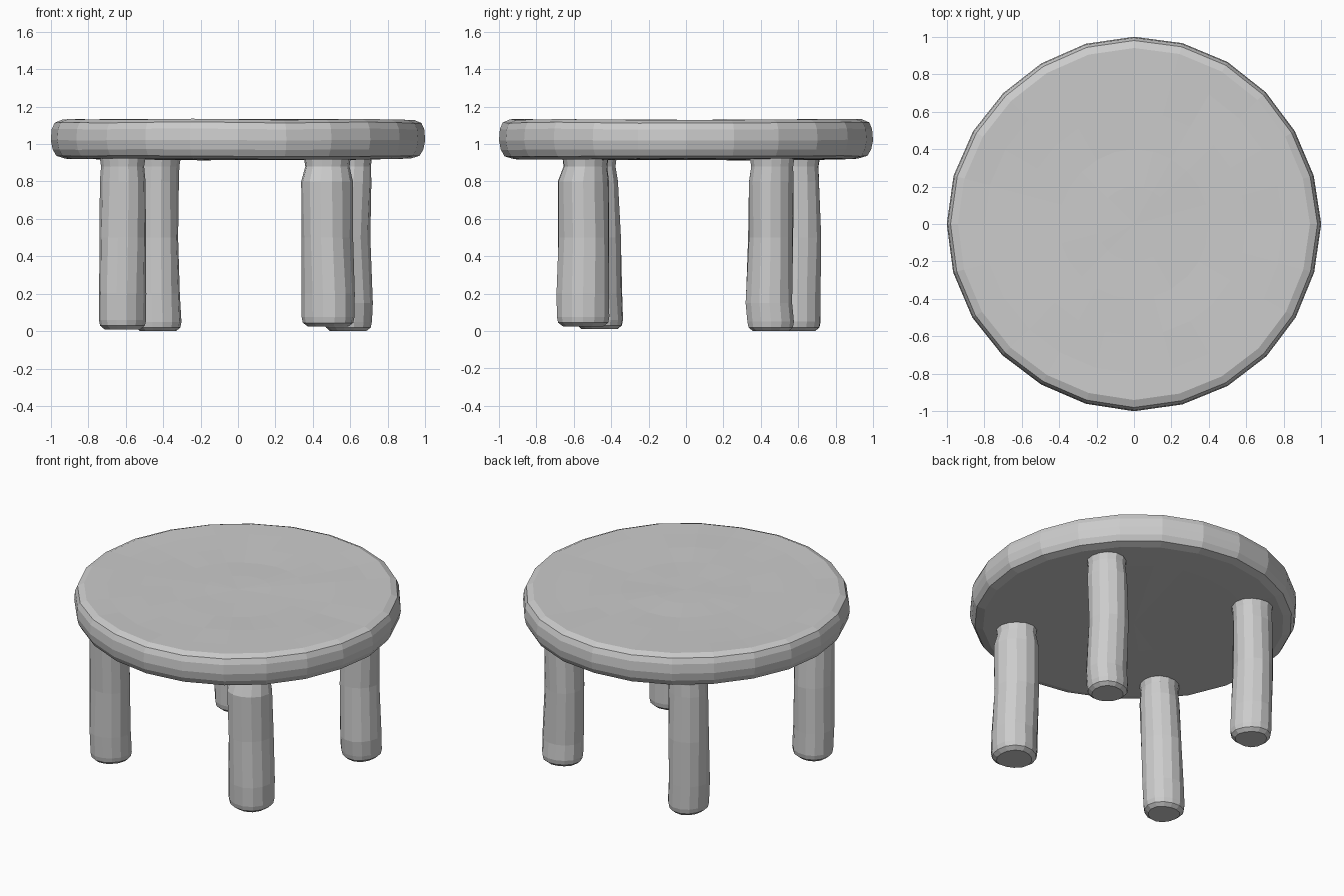
import bpy
import bmesh
import math
from mathutils import Vector, noise

cube = bpy.data.objects.get("Cube")
if cube:
    bpy.data.objects.remove(cube, do_unlink=True)


def loft(name, rings):
    """Skin a closed solid through equal-length rings listed from bottom to top."""
    bm = bmesh.new()
    loops = [[bm.verts.new(p) for p in ring] for ring in rings]
    count = len(loops[0])
    for low, high in zip(loops, loops[1:]):
        for i in range(count):
            j = (i + 1) % count
            bm.faces.new((low[i], low[j], high[j], high[i]))
    # Close both ends with shallow fans
    for loop, flip in ((loops[0], True), (loops[-1], False)):
        middle = bm.verts.new(sum((v.co for v in loop), Vector()) / count)
        for i in range(count):
            edge = [loop[i], loop[(i + 1) % count]]
            bm.faces.new((edge[::-1] if flip else edge) + [middle])
    bmesh.ops.recalc_face_normals(bm, faces=bm.faces)
    mesh = bpy.data.meshes.new(name)
    bm.to_mesh(mesh)
    bm.free()
    obj = bpy.data.objects.new(name, mesh)
    bpy.context.scene.collection.objects.link(obj)
    return obj


# Round slab seat: (radius, height) from underside centre to top centre
SEAT_PROFILE = [
    (0.35, 0.915), (0.70, 0.917), (0.92, 0.92), (0.97, 0.935), (0.99, 0.97),
    (1.0, 1.02), (0.995, 1.08), (0.98, 1.115), (0.94, 1.132),
    (0.80, 1.13), (0.60, 1.128), (0.40, 1.126), (0.20, 1.126),
]
SEAT_SIDES = 24


def seat_ring(radius, height):
    ring = []
    for i in range(SEAT_SIDES):
        a = math.tau * i / SEAT_SIDES
        # Hand-cut rim: slightly uneven between the four outermost points
        wobble = 1 - 0.012 * abs(math.sin(2 * a)) * (1 + math.sin(3 * a + 1)) / 2
        p = Vector((radius * wobble * math.cos(a), radius * wobble * math.sin(a), height))
        p.z += 0.007 * noise.noise(p * 3)
        ring.append(p)
    return ring


seat = loft("seat", [seat_ring(r, z) for r, z in SEAT_PROFILE])

# Leg centre line and thickness: (height, x, y, radius) for each bend
LEGS = {
    "front_left_leg": [(0.045, 0.485, -0.55, 0.135), (0.2, 0.485, -0.55, 0.142),
                       (0.5, 0.475, -0.545, 0.138), (0.8, 0.472, -0.55, 0.138),
                       (0.88, 0.475, -0.54, 0.118)],
    "front_right_leg": [(0.03, -0.62, -0.46, 0.12), (0.2, -0.62, -0.467, 0.126),
                        (0.5, -0.615, -0.472, 0.124), (0.8, -0.612, -0.485, 0.122),
                        (0.88, -0.613, -0.49, 0.115)],
    "back_left_leg": [(0.02, 0.592, 0.455, 0.12), (0.15, 0.594, 0.446, 0.127),
                      (0.5, 0.582, 0.453, 0.121), (0.8, 0.59, 0.453, 0.122),
                      (0.88, 0.597, 0.458, 0.114)],
    "back_right_leg": [(0.02, -0.43, 0.593, 0.12), (0.2, -0.436, 0.593, 0.126),
                       (0.5, -0.44, 0.6, 0.124), (0.8, -0.438, 0.595, 0.122),
                       (0.88, -0.435, 0.593, 0.12)],
}
LEG_SIDES = 14


def leg_ring(z, x, y, radius):
    ring = []
    for i in range(LEG_SIDES):
        a = math.tau * i / LEG_SIDES
        r = radius + 0.004 * math.sin(3 * a + 5 * z + 9 * x)
        ring.append(Vector((x + r * math.cos(a), y + r * math.sin(a), z)))
    return ring


for name, bends in LEGS.items():
    z, x, y, radius = bends[0]
    foot = [(z - 0.02, x, y, radius * 0.8), bends[0],
            (z + 0.03, x, y, radius + 0.006)]
    _, x, y, radius = bends[-1]
    # The top runs up into the seat
    loft(name, [leg_ring(*b) for b in foot + bends[1:] + [(0.96, x, y, radius + 0.012)]])
